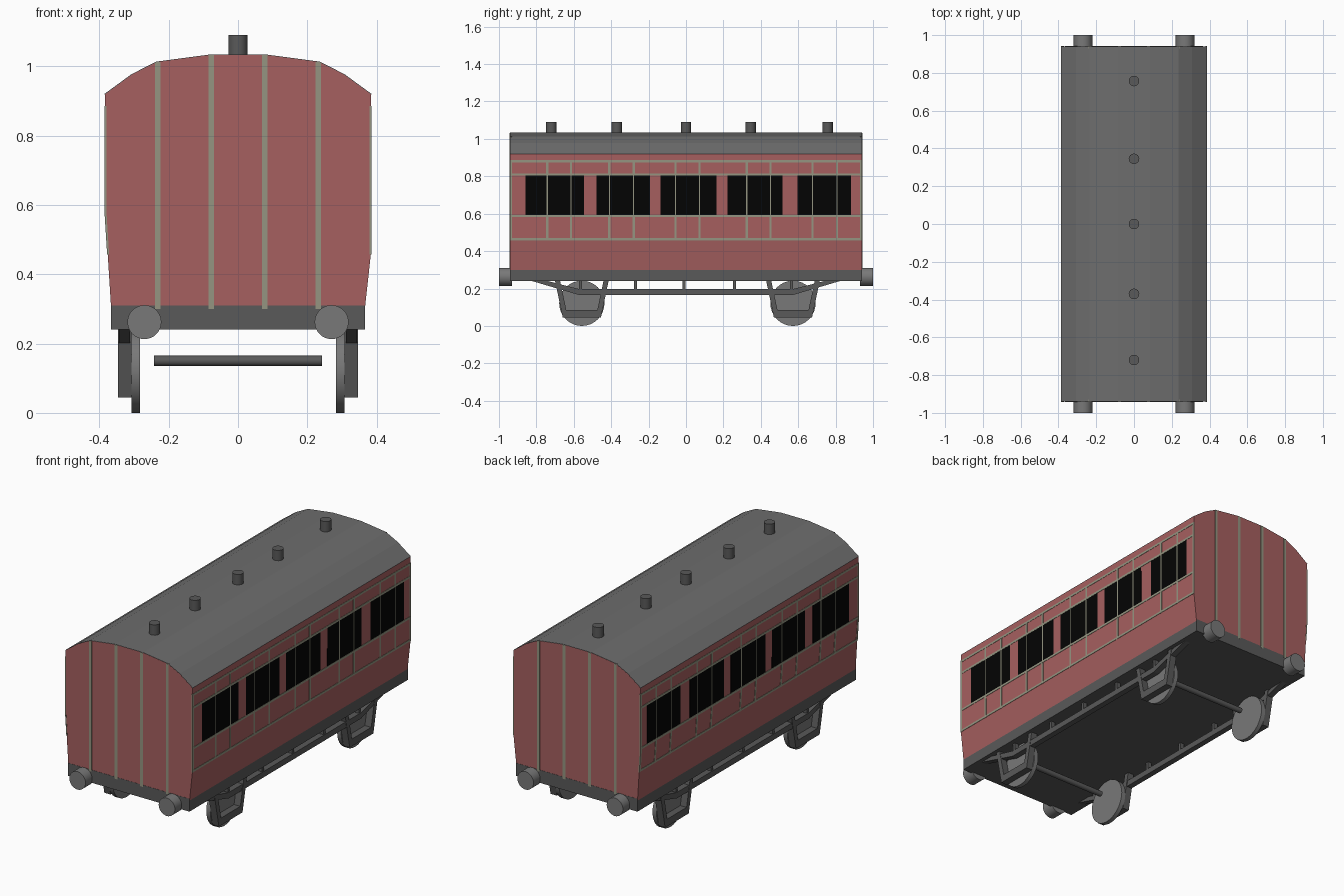
import bpy, bmesh, math
from mathutils import Matrix, Vector

if "Cube" in bpy.data.objects:
    bpy.data.objects.remove(bpy.data.objects["Cube"])


def material(name, rgb):
    m = bpy.data.materials.new(name)
    m.diffuse_color = (*rgb, 1)
    m.use_nodes = True
    m.node_tree.nodes["Principled BSDF"].inputs["Base Color"].default_value = m.diffuse_color
    return m


RED = material("dark_red", (0.38, 0.115, 0.115))
BEAD = material("beading", (0.30, 0.30, 0.22))
GLASS = material("window_black", (0.001, 0.001, 0.001))
ROOF = material("roof_grey", (0.155, 0.155, 0.155))
FRAME = material("frame_grey", (0.10, 0.10, 0.10))
STEEL = material("steel_grey", (0.19, 0.19, 0.19))


def finish(name, bm, mat, smooth=False):
    bmesh.ops.recalc_face_normals(bm, faces=bm.faces)
    me = bpy.data.meshes.new(name)
    bm.to_mesh(me)
    bm.free()
    ob = bpy.data.objects.new(name, me)
    bpy.context.collection.objects.link(ob)
    me.materials.append(mat)
    if smooth:
        bpy.context.view_layer.objects.active = ob
        ob.select_set(True)
        bpy.ops.object.shade_smooth_by_angle(angle=math.radians(35))
        ob.select_set(False)
    return ob


def prism(bm, pts, a, b, axis="y"):
    """Extrude a profile: (x, z) points along y, or (y, z) points along x."""
    def at(p, d):
        return (p[0], d, p[1]) if axis == "y" else (d, p[0], p[1])
    lo = [bm.verts.new(at(p, a)) for p in pts]
    hi = [bm.verts.new(at(p, b)) for p in pts]
    n = len(pts)
    bm.faces.new(lo)
    bm.faces.new(hi[::-1])
    for i in range(n):
        bm.faces.new((lo[i], lo[(i + 1) % n], hi[(i + 1) % n], hi[i]))


def box(bm, x0, x1, y0, y1, z0, z1):
    prism(bm, [(x0, z0), (x1, z0), (x1, z1), (x0, z1)], y0, y1)


def cylinder(name, r, length, loc, axis, n, mat):
    bm = bmesh.new()
    rot = Vector((0, 0, 1)).rotation_difference(Vector(axis)).to_matrix().to_4x4()
    bmesh.ops.create_cone(bm, cap_ends=True, segments=n, radius1=r, radius2=r,
                          depth=length, matrix=Matrix.Translation(loc) @ rot)
    return finish(name, bm, mat, smooth=True)


# Coach body with the lower sides tapering in
ARC = [(0.384, 0.919), (0.306, 0.976), (0.235, 1.012), (0.085, 1.032)]
KNEE = {1: 0.46, -1: 0.58}
END = 0.941
roof_line = ARC + [(-x, z) for x, z in ARC[::-1]]
bm = bmesh.new()
prism(bm, [(0.366, 0.30), (0.3835, KNEE[1])] + roof_line
      + [(-0.3835, KNEE[-1]), (-0.366, 0.30)], -END, END)
finish("coach_body", bm, RED)

# Thin roof skin
bm = bmesh.new()
prism(bm, [(x * 1.003, z + 0.0015) for x, z in roof_line]
      + [(x * 0.998, z - 0.002) for x, z in roof_line[::-1]], -END + 0.0005, END - 0.0005)
finish("roof", bm, ROOF)

# Underframe
bm = bmesh.new()
box(bm, -0.366, 0.366, -0.942, 0.942, 0.24, 0.310)
finish("underframe", bm, FRAME)


def strip(bm, s, y0, y1, z0, z1, out):
    """Thin raised strip that follows the side of the body."""
    k = KNEE[s]
    def x_at(z):
        return 0.3835 if z >= k else 0.3835 - 0.0175 * (k - z) / (k - 0.30)
    zs = [z0] + ([k] if z0 < k < z1 else []) + [z1]
    outer = [(s * (x_at(z) + out), z) for z in zs]
    inner = [(s * (x_at(z) - 0.004), z) for z in zs[::-1]]
    prism(bm, outer + inner, y0, y1)


# Windows and beading on both sides
UPRIGHTS = [-0.936, -0.742, -0.615, -0.41, -0.28, -0.056, 0.072,
            0.325, 0.452, 0.677, 0.807, 0.936]
BAYS = [(-0.858, -0.545), (-0.478, -0.192), (-0.135, 0.163),
        (0.222, 0.516), (0.595, 0.883)]
for s, side in ((1, "right"), (-1, "left")):
    bm = bmesh.new()
    for y0, y1 in BAYS:
        strip(bm, s, y0, y1, 0.590, 0.806, 0.001)
    finish(side + "_windows", bm, GLASS)

    # uprights are narrower where they pass between the panes
    bm = bmesh.new()
    for y in UPRIGHTS:
        w = 0.006 if abs(y) > 0.9 else 0.003
        strip(bm, s, y - 0.006, y + 0.006, 0.457, 0.588, 0.0018)
        strip(bm, s, y - w, y + w, 0.588, 0.81, 0.0018)
        strip(bm, s, y - 0.006, y + 0.006, 0.81, 0.885, 0.0018)
    for z in (0.464, 0.588, 0.81, 0.88):
        strip(bm, s, -END, END, z - 0.006, z + 0.006, 0.002)
    finish(side + "_beading", bm, BEAD)

# Upright strips and buffers on both ends
for s, end in ((-1, "front"), (1, "back")):
    bm = bmesh.new()
    for x, top in ((-0.232, 1.012), (-0.077, 1.032), (0.077, 1.032), (0.232, 1.012)):
        box(bm, x - 0.008, x + 0.008, s * 0.93, s * 0.9428, 0.30, top)
    finish(end + "_end_strips", bm, BEAD)
    for x in (-0.27, 0.27):
        cylinder(end + "_buffer", 0.049, 0.07, (x, s * 0.965, 0.262), (0, 1, 0), 32, STEEL)

# Roof vents
for y in (-0.72, -0.37, 0.0, 0.345, 0.757):
    cylinder("roof_vent", 0.028, 0.08, (0, y, 1.05), (0, 0, 1), 16, FRAME)

# Wheels, axles and axle guards
for y in (-0.557, 0.572):
    cylinder("axle", 0.015, 0.484, (0, y, 0.15), (1, 0, 0), 12, FRAME)
    for s in (-1, 1):
        cylinder("wheel", 0.121, 0.024, (s * 0.295, y, 0.121), (1, 0, 0), 32, STEEL)
        bm = bmesh.new()
        ring = [(-0.145, 0.25), (-0.102, 0.045), (0.102, 0.045), (0.145, 0.25),
                (0.118, 0.25), (0.083, 0.085), (-0.083, 0.085), (-0.118, 0.25)]
        prism(bm, [(y + a, z) for a, z in ring], s * 0.308, s * 0.346, "x")
        finish("axle_guard", bm, FRAME)

# Truss rods below each side, with posts up to the frame
for s in (-1, 1):
    bm = bmesh.new()
    prism(bm, [(-0.84, 0.245), (-0.57, 0.165), (0.57, 0.165), (0.84, 0.245),
               (0.76, 0.245), (0.57, 0.197), (-0.57, 0.197), (-0.76, 0.245)],
          s * 0.312, s * 0.344, "x")
    for y in (-0.565, -0.27, -0.01, 0.26, 0.565):
        box(bm, s * 0.316, s * 0.34, y - 0.008, y + 0.008, 0.19, 0.245)
    finish("truss_rod", bm, FRAME)
